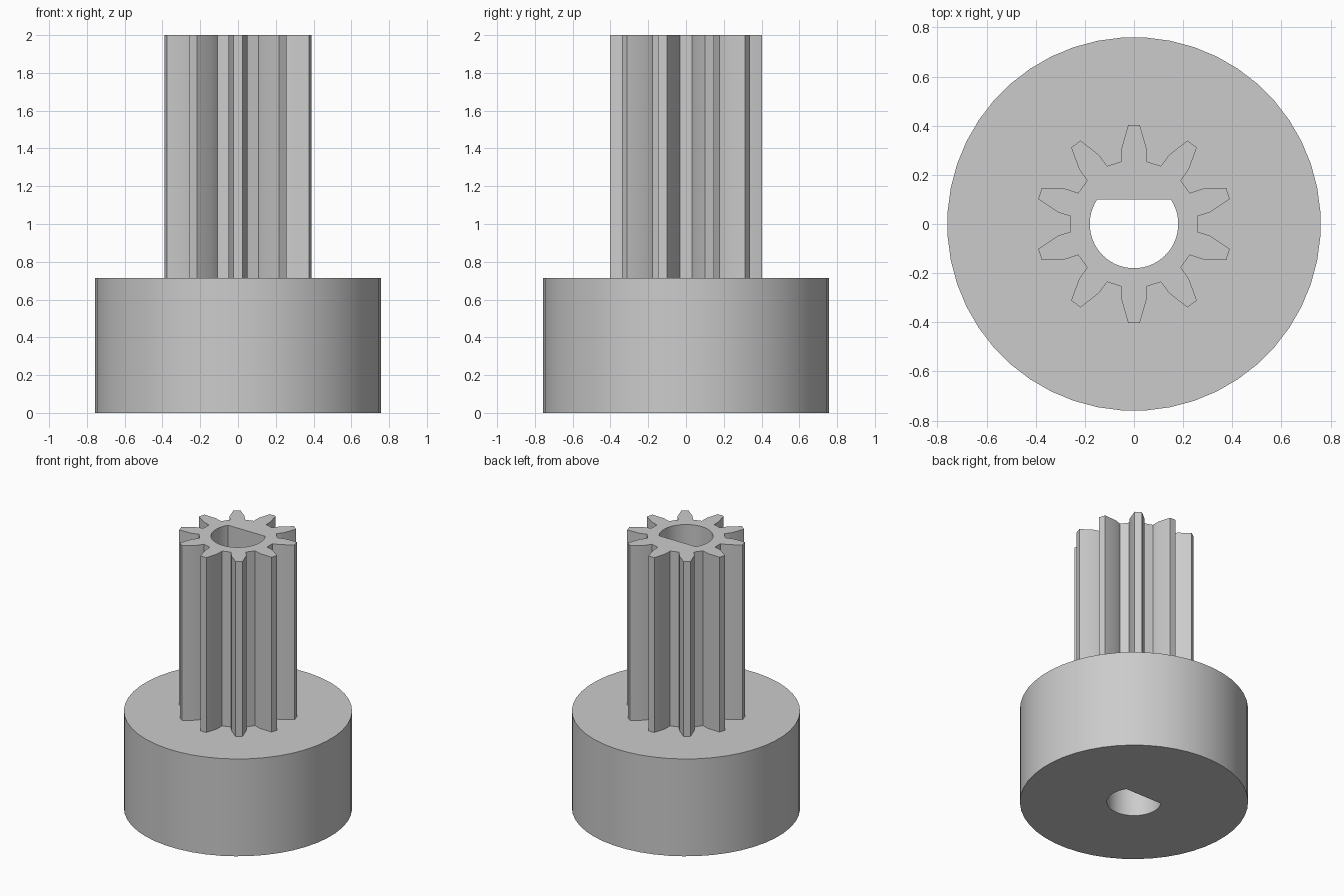
import bpy, bmesh
from math import cos, sin, pi, asin
from mathutils import Matrix, Vector

if "Cube" in bpy.data.objects:
    bpy.data.objects.remove(bpy.data.objects["Cube"])

BASE_R, BASE_H, TOP = 0.76, 0.715, 2.0
BORE_R, FLAT_Y, TEETH = 0.18, 0.10, 10

grey = bpy.data.materials.new("plain grey")
grey.use_nodes = True
grey.diffuse_color = (0.6, 0.6, 0.6, 1)
grey.node_tree.nodes["Principled BSDF"].inputs["Base Color"].default_value = (0.6, 0.6, 0.6, 1)


# Outlines, all counter-clockwise
def disc_outline(count=48):
    return [Vector((BASE_R * cos(2 * pi * (i + 0.5) / count),
                    BASE_R * sin(2 * pi * (i + 0.5) / count))) for i in range(count)]


def bore_outline(count=40):
    a = asin(FLAT_Y / BORE_R)
    start, sweep = pi - a, pi + 2 * a
    return [Vector((BORE_R * cos(start + sweep * i / count),
                    BORE_R * sin(start + sweep * i / count))) for i in range(count + 1)]


def gear_outline():
    half = [(0.255, -0.05), (0.31, -0.05), (0.402, -0.024)]
    tooth = half + [(r, -w) for r, w in reversed(half)]
    return [Matrix.Rotation(pi / 2 + 2 * pi * i / TEETH, 2) @ Vector(p)
            for i in range(TEETH) for p in tooth]


def ring(bm, outline, z):
    return [bm.verts.new((p.x, p.y, z)) for p in outline]


def wall(bm, low, high, inward=False):
    for i in range(len(low)):
        j = (i + 1) % len(low)
        quad = [low[i], low[j], high[j], high[i]]
        bm.faces.new(quad[::-1] if inward else quad)


def cap(bm, outer, inner, up):
    edges = []
    for loop in (outer, inner):
        for i, v in enumerate(loop):
            w = loop[(i + 1) % len(loop)]
            edges.append(bm.edges.get((v, w)) or bm.edges.new((v, w)))
    made = bmesh.ops.triangle_fill(bm, edges=edges, use_beauty=True,
                                   normal=(0, 0, up))["geom"]
    for f in made:
        if isinstance(f, bmesh.types.BMFace):
            f.normal_update()
            if f.normal.z * up < 0:
                f.normal_flip()


def finish(bm, name):
    mesh = bpy.data.meshes.new(name)
    bm.to_mesh(mesh)
    bm.free()
    mesh.materials.append(grey)
    obj = bpy.data.objects.new(name, mesh)
    bpy.context.collection.objects.link(obj)
    bpy.ops.object.select_all(action="DESELECT")
    obj.select_set(True)
    bpy.context.view_layer.objects.active = obj
    bpy.ops.object.shade_smooth_by_angle(angle=pi / 6)


# Round base: outer wall, underside, shoulder around the gear, lower bore
bm = bmesh.new()
low, high = ring(bm, disc_outline(), 0), ring(bm, disc_outline(), BASE_H)
bore_low, bore_high = ring(bm, bore_outline(), 0), ring(bm, bore_outline(), BASE_H)
foot = ring(bm, gear_outline(), BASE_H)
wall(bm, low, high)
wall(bm, bore_low, bore_high, inward=True)
cap(bm, low, bore_low, -1)
cap(bm, high, foot, 1)
finish(bm, "round_base")

# Toothed pinion: flanks, top face, upper bore
bm = bmesh.new()
low, high = ring(bm, gear_outline(), BASE_H), ring(bm, gear_outline(), TOP)
bore_low, bore_high = ring(bm, bore_outline(), BASE_H), ring(bm, bore_outline(), TOP)
wall(bm, low, high)
wall(bm, bore_low, bore_high, inward=True)
cap(bm, high, bore_high, 1)
finish(bm, "pinion_gear")
